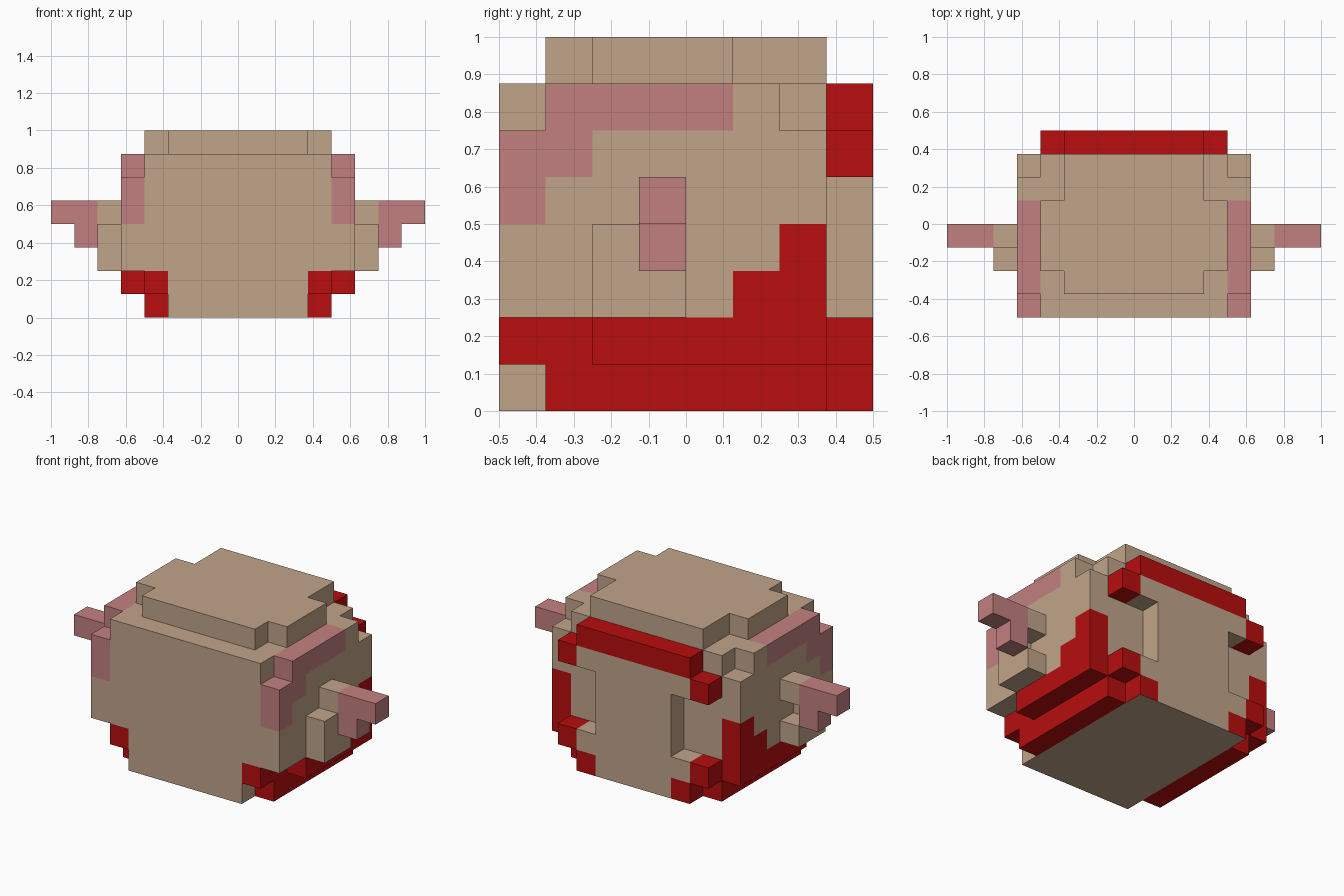
import bpy, bmesh, math
from mathutils import Vector

cube = bpy.data.objects.get("Cube")
if cube:
    bpy.data.objects.remove(cube, do_unlink=True)

U = 0.125  # size of one block


def make_material(name, rgb):
    m = bpy.data.materials.new(name)
    m.use_nodes = True
    m.diffuse_color = (*rgb, 1)
    bsdf = next(n for n in m.node_tree.nodes if n.type == 'BSDF_PRINCIPLED')
    bsdf.inputs["Base Color"].default_value = (*rgb, 1)
    bsdf.inputs["Roughness"].default_value = 0.9
    return m


MATERIALS = [make_material("tan", (0.533, 0.376, 0.254)),
             make_material("red", (0.479, 0.004, 0.004)),
             make_material("dusty pink", (0.552, 0.216, 0.216))]
TAN, RED, PINK = range(3)


def blocks(*boxes):
    """Set of unit cells covered by boxes (x0, x1, y0, y1, z0, z1)."""
    return {(x, y, z) for x0, x1, y0, y1, z0, z1 in boxes
            for x in range(x0, x1) for y in range(y0, y1) for z in range(z0, z1)}


def mirror(cells):
    return {(-1 - x, y, z) for x, y, z in cells}


# Colour rules: column from the middle, depth, height, face direction
def body_colour(c, y, z, n):
    if c == 4:
        if (y == -4 and z >= 4) or (y == -3 and z >= 5) or (-2 <= y <= 0 and z == 6):
            return PINK
        if (y == 1 and z < 3) or (y == 2 and z < 4):
            return RED
    return TAN


def base_colour(c, y, z, n):
    return RED if c >= 3 else TAN


def back_colour(c, y, z, n):
    if z == 6 or c == 3 or (z == 0 and c == 2 and n.z == 0):
        return RED
    return TAN


def plain(colour):
    return lambda c, y, z, n: colour


# Arm pieces on the +x side
shoulder = blocks((5, 6, -1, 0, 4, 5), (5, 6, -2, -1, 2, 4), (5, 6, -1, 0, 2, 3))
hand = blocks((6, 8, -1, 0, 4, 5), (6, 7, -1, 0, 3, 4))

PARTS = {
    "body": (blocks((-5, 5, -4, 3, 2, 6), (-4, 4, -4, 3, 6, 7),
                    (-5, 5, -3, 2, 6, 7)), body_colour),
    "top_plate": (blocks((-3, 3, -3, 3, 7, 8), (-4, 4, -2, 1, 7, 8)), plain(TAN)),
    "base": (blocks((-4, 4, -4, 3, 1, 2), (-5, 5, -2, 3, 1, 2),
                    (-3, 3, -4, 3, 0, 1), (-4, 4, -3, 3, 0, 1)), base_colour),
    "back_panel": (blocks((-2, 2, 3, 4, 0, 6), (-3, 3, 3, 4, 0, 1), (-4, 4, 3, 4, 1, 2),
                          (-4, 4, 3, 4, 5, 6), (-3, 3, 3, 4, 6, 7)), back_colour),
    "left_shoulder": (shoulder, plain(TAN)),
    "right_shoulder": (mirror(shoulder), plain(TAN)),
    "left_hand": (hand, plain(PINK)),
    "right_hand": (mirror(hand), plain(PINK)),
}
SOLID = set().union(*(cells for cells, _ in PARTS.values()))


def build(name, cells, colour):
    """Skin the exposed sides of the cells, then merge flat areas of one colour."""
    bm = bmesh.new()
    for cell in sorted(cells):
        x, y, z = cell
        column = x if x >= 0 else -1 - x
        centre = Vector(cell) + Vector((0.5, 0.5, 0.5))
        for axis in range(3):
            for sign in (-1, 1):
                n = Vector((0, 0, 0))
                n[axis] = sign
                if tuple(int(a + b) for a, b in zip(cell, n)) in SOLID:
                    continue
                u = Vector((0, 0, 0))
                u[(axis + 1) % 3] = 0.5
                v = n.cross(u)
                mid = centre + n * 0.5
                corners = (mid - u - v, mid + u - v, mid + u + v, mid - u + v)
                face = bm.faces.new([bm.verts.new(p * U) for p in corners])
                face.material_index = colour(column, y, z, n)
    bmesh.ops.remove_doubles(bm, verts=bm.verts[:], dist=0.001)
    bmesh.ops.dissolve_limit(bm, angle_limit=math.radians(1), verts=bm.verts[:],
                             edges=bm.edges[:], delimit={'MATERIAL'})
    mesh = bpy.data.meshes.new(name)
    bm.to_mesh(mesh)
    bm.free()
    for m in MATERIALS:
        mesh.materials.append(m)
    obj = bpy.data.objects.new(name, mesh)
    bpy.context.collection.objects.link(obj)


for part, (cells, colour) in PARTS.items():
    build(part, cells, colour)
